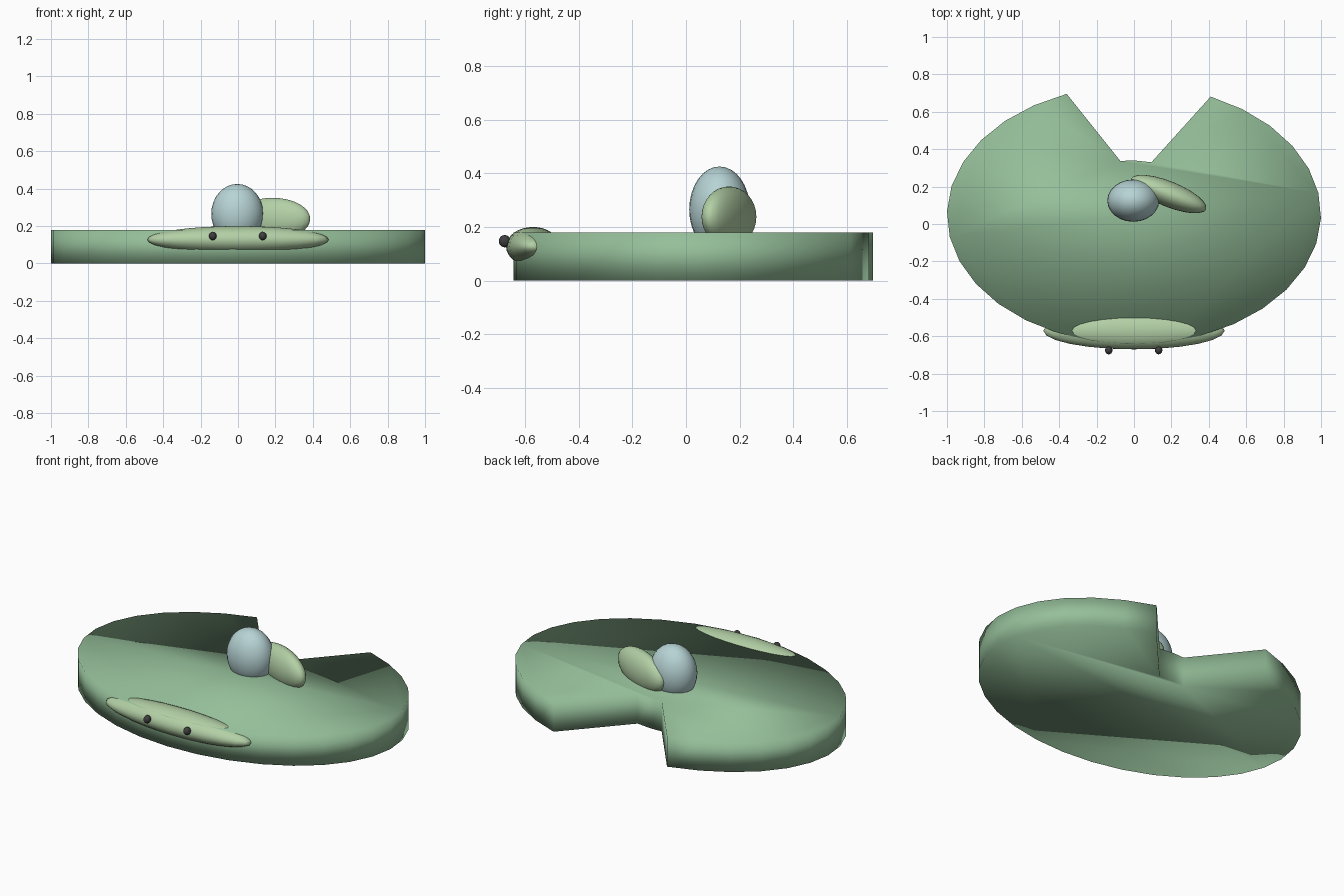
import bpy, bmesh, math
from mathutils import Matrix, Vector

if "Cube" in bpy.data.objects:
    bpy.data.objects.remove(bpy.data.objects["Cube"])


def material(name, rgb):
    m = bpy.data.materials.new(name)
    m.diffuse_color = (*rgb, 1)
    m.use_nodes = True
    m.node_tree.nodes["Principled BSDF"].inputs["Base Color"].default_value = m.diffuse_color
    return m


GREEN = material("pad green", (0.30, 0.52, 0.32))
PALE = material("pale green", (0.45, 0.63, 0.38))
BLUE = material("pale blue", (0.47, 0.65, 0.66))
DARK = material("dark", (0.05, 0.05, 0.05))


def finish(name, bm, mat):
    bmesh.ops.recalc_face_normals(bm, faces=bm.faces)
    me = bpy.data.meshes.new(name)
    bm.to_mesh(me)
    bm.free()
    me.shade_smooth()
    me.materials.append(mat)
    ob = bpy.data.objects.new(name, me)
    bpy.context.collection.objects.link(ob)
    return ob


def ellipsoid(name, loc, radii, mat, turn=0, segs=24, rings=16):
    bm = bmesh.new()
    bmesh.ops.create_uvsphere(bm, u_segments=segs, v_segments=rings, radius=1)
    bm.transform(Matrix.Diagonal((*radii, 1)))
    ob = finish(name, bm, mat)
    ob.location = loc
    ob.rotation_euler.z = math.radians(turn)
    return ob


# notched oval pad: arc from the left notch tip round to the right one
a0, a1, n = 111.1, 425.8, 28
outline = []
for i in range(n + 1):
    a = math.radians(a0 + (a1 - a0) * i / n)
    outline.append((math.cos(a), 0.05 + 0.692 * math.sin(a)))
outline += [(0.093, 0.33), (0.0, 0.34), (-0.073, 0.337)]
bm = bmesh.new()
base = bm.faces.new([bm.verts.new((x, y, 0)) for x, y in outline])
new = bmesh.ops.extrude_face_region(bm, geom=[base], use_keep_orig=True)["geom"]
bmesh.ops.translate(bm, vec=Vector((0, 0, 0.18)),
                    verts=[v for v in new if isinstance(v, bmesh.types.BMVert)])
finish("pad", bm, GREEN)

# bud and leaf on top
ellipsoid("bud", (-0.004, 0.125, 0.265), (0.139, 0.113, 0.16), BLUE)
ellipsoid("leaf", (0.185, 0.16, 0.238), (0.217, 0.068, 0.113), PALE, turn=-22)

# front rim with two eyes
ellipsoid("front_rim", (0, -0.57, 0.127), (0.485, 0.1, 0.073), PALE)
for side, x in (("left", -0.135), ("right", 0.132)):
    ellipsoid("eye_" + side, (x, -0.675, 0.147), (0.02, 0.022, 0.023), DARK, segs=16, rings=10)
